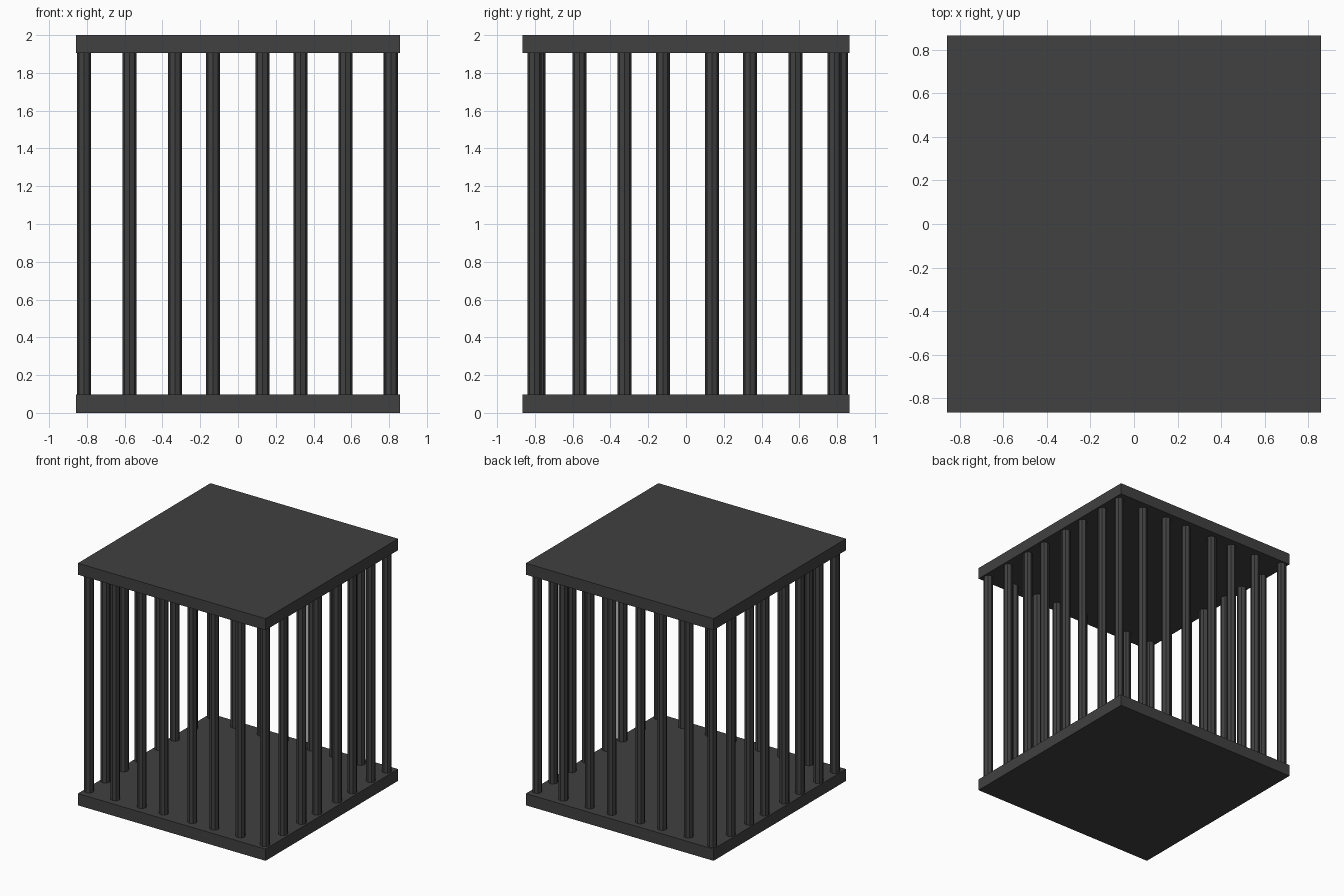
import bpy, math

if "Cube" in bpy.data.objects:
    bpy.data.objects.remove(bpy.data.objects["Cube"])

# one dark iron colour
iron = bpy.data.materials.new("dark_iron")
iron.diffuse_color = (0.052, 0.052, 0.052, 1)
iron.use_nodes = True
iron.node_tree.nodes["Principled BSDF"].inputs["Base Color"].default_value = iron.diffuse_color

def plate(name, z0, z1):
    bpy.ops.mesh.primitive_cube_add(size=1, location=(0, 0, (z0 + z1) / 2))
    o = bpy.context.object
    o.name = name
    o.scale = (1.715, 1.73, z1 - z0)
    o.data.materials.append(iron)

def bar(name, x, y):
    bpy.ops.mesh.primitive_cylinder_add(vertices=8, radius=0.037, depth=1.85, location=(x, y, 1))
    o = bpy.context.object
    o.name = name
    o.data.materials.append(iron)

# floor and roof slabs
plate("floor", 0, 0.097)
plate("roof", 1.905, 2)

# bars along front and back
for i, x in enumerate([-0.575, -0.333, -0.132, 0.129, 0.33, 0.57]):
    bar(f"front_bar_{i}", x, -0.78)
    bar(f"back_bar_{i}", x, 0.785)

# bars along both sides
for i, y in enumerate([-0.565, -0.325, -0.123, 0.137, 0.338, 0.58]):
    bar(f"right_bar_{i}", 0.808, y)
    bar(f"left_bar_{i}", -0.815, y)

# corner bars
for i, (x, y) in enumerate([(-0.815, -0.78), (0.81, -0.803), (0.81, 0.785), (-0.815, 0.82)]):
    bar(f"corner_bar_{i}", x, y)
